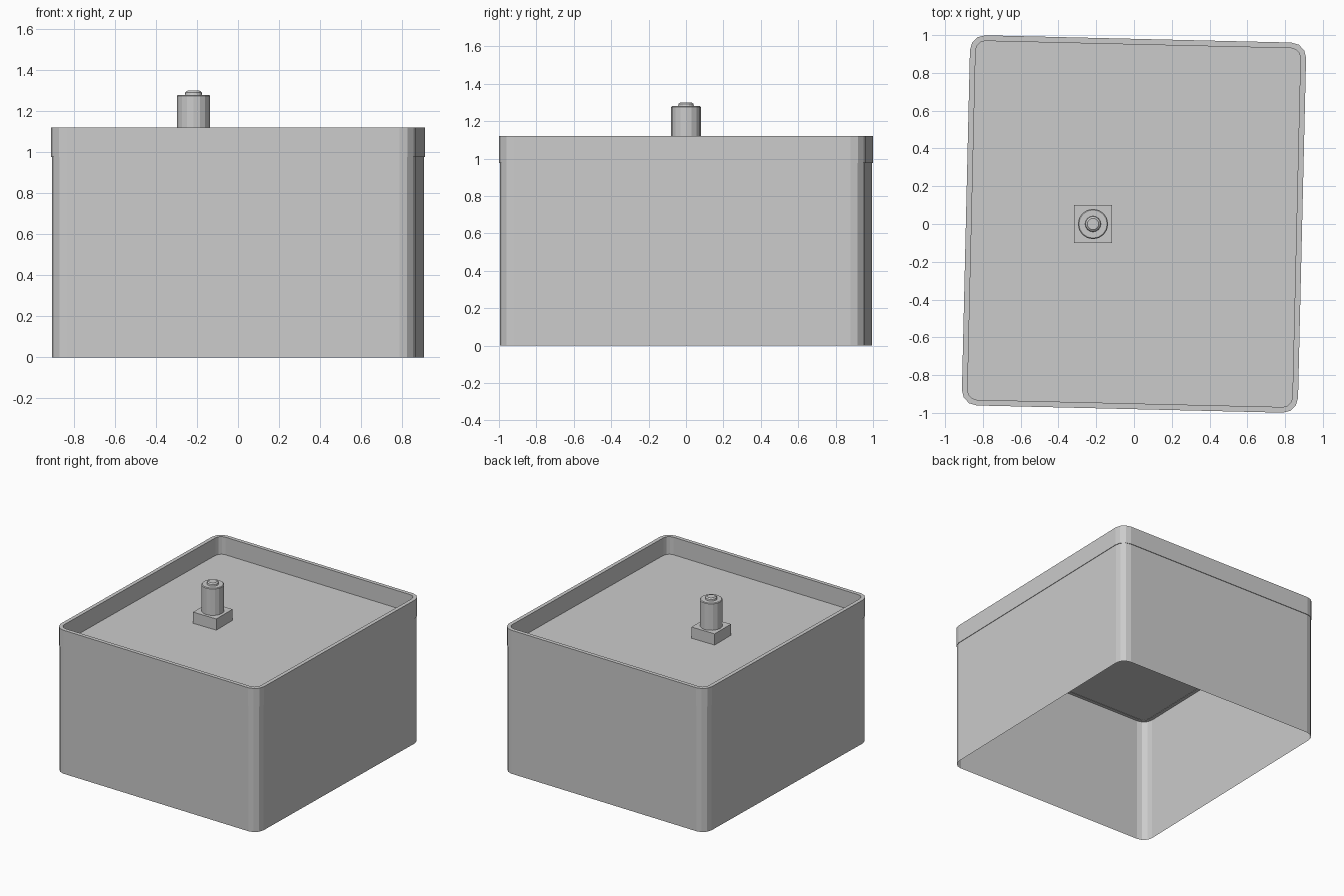
import bpy
import bmesh
from math import sin, cos, pi, radians

if "Cube" in bpy.data.objects:
    bpy.data.objects.remove(bpy.data.objects["Cube"], do_unlink=True)

HALF_X, HALF_Y, RADIUS = 0.89, 0.98, 0.08
TURN = radians(-1.35)
LID_BOTTOM, FLOOR, LID_TOP = 0.977, 0.983, 1.12
KNOB_X = -0.217

grey = bpy.data.materials.new("light grey")
grey.use_nodes = True
colour = (0.6, 0.6, 0.6, 1)
grey.diffuse_color = colour
grey.node_tree.nodes["Principled BSDF"].inputs["Base Color"].default_value = colour


def outline(inset, z, steps=3):
    """Rounded rectangle, moved inwards by inset."""
    r = RADIUS - inset
    points = []
    for i, (sx, sy) in enumerate([(1, 1), (-1, 1), (-1, -1), (1, -1)]):
        for k in range(steps + 1):
            a = (i + k / steps) * pi / 2
            points.append((sx * (HALF_X - RADIUS) + r * cos(a),
                           sy * (HALF_Y - RADIUS) + r * sin(a), z))
    return points


def circle(r, z, sides=16):
    return [(r * cos(2 * pi * k / sides), r * sin(2 * pi * k / sides), z)
            for k in range(sides)]


def square(h, z):
    return [(h, h, z), (-h, h, z), (-h, -h, z), (h, -h, z)]


def loft(name, rings, start=False, end=False, closed=False, x=0, turn=0):
    """Skin a row of rings, with optional caps."""
    bm = bmesh.new()
    loops = [[bm.verts.new(p) for p in ring] for ring in rings]
    pairs = list(zip(loops, loops[1:]))
    if closed:
        pairs.append((loops[-1], loops[0]))
    for low, high in pairs:
        for k in range(len(low)):
            n = (k + 1) % len(low)
            bm.faces.new((low[k], low[n], high[n], high[k]))
    if start:
        bm.faces.new(loops[0][::-1])
    if end:
        bm.faces.new(loops[-1])
    mesh = bpy.data.meshes.new(name)
    bm.to_mesh(mesh)
    bm.free()
    mesh.materials.append(grey)
    obj = bpy.data.objects.new(name, mesh)
    obj.location.x = x
    obj.rotation_euler.z = turn
    bpy.context.collection.objects.link(obj)
    return obj


# Open-bottomed body
loft("body_walls", [outline(0.004, 0), outline(0.004, LID_BOTTOM)], turn=TURN)

# Lid: raised rim around a sunken panel
loft("lid_rim", [outline(0, LID_BOTTOM), outline(0, LID_TOP),
                 outline(0.03, LID_TOP), outline(0.03, LID_BOTTOM)],
     closed=True, turn=TURN)
loft("lid_panel", [outline(0.03, FLOOR - 0.003), outline(0.03, FLOOR)],
     start=True, end=True, turn=TURN)

# Handle: square foot, round post and small button
loft("handle_foot", [square(0.1, FLOOR), square(0.1, 1.07)],
     start=True, end=True, x=KNOB_X)
loft("handle_post", [circle(0.08, 1.07), circle(0.08, 1.275), circle(0.075, 1.28)],
     start=True, end=True, x=KNOB_X)
loft("handle_button", [circle(0.042, 1.28), circle(0.04, 1.292), circle(0.03, 1.3)],
     start=True, end=True, x=KNOB_X)
